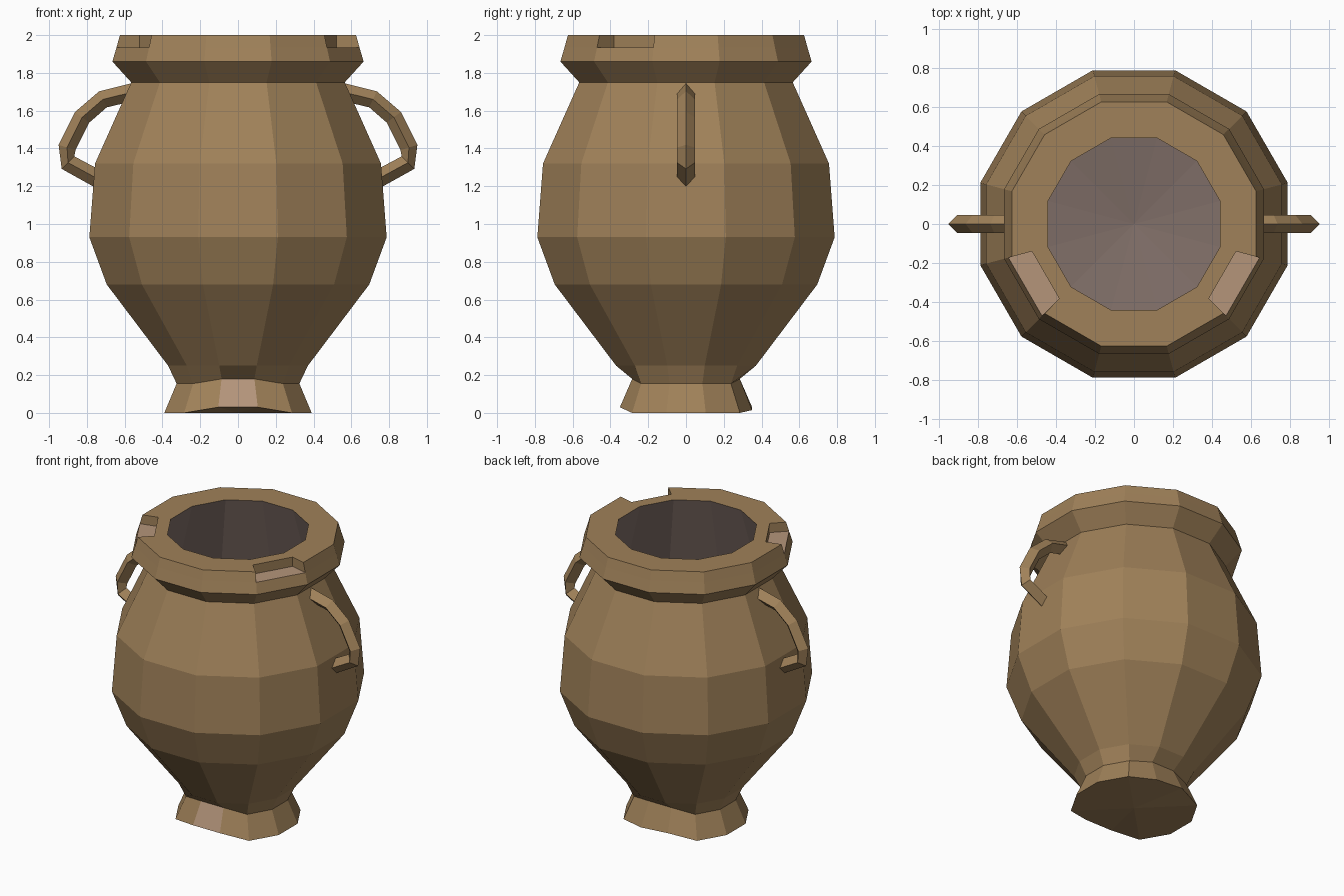
import bpy, bmesh
from math import cos, sin, radians, hypot

if "Cube" in bpy.data.objects:
    bpy.data.objects.remove(bpy.data.objects["Cube"])

N = 12
COS = cos(radians(15))


def material(name, rgb):
    m = bpy.data.materials.new(name)
    m.diffuse_color = (*rgb, 1)
    m.use_nodes = True
    m.node_tree.nodes["Principled BSDF"].inputs["Base Color"].default_value = m.diffuse_color
    return m


clay = material("clay", (0.35, 0.22, 0.10))
chipped = material("chipped_clay", (0.46, 0.30, 0.195))
inside = material("dark_inside", (0.22, 0.16, 0.14))


def finish(bm, name, mats):
    bmesh.ops.recalc_face_normals(bm, faces=bm.faces)
    me = bpy.data.meshes.new(name)
    bm.to_mesh(me)
    bm.free()
    for m in mats:
        me.materials.append(m)
    ob = bpy.data.objects.new(name, me)
    bpy.context.collection.objects.link(ob)
    return ob


# Pot: twelve-sided rings, r measured to the middle of each flat side
bm = bmesh.new()


def ring(r, z):
    return [bm.verts.new((r / COS * cos(radians(15 + 30 * i)),
                          r / COS * sin(radians(15 + 30 * i)), z)) for i in range(N)]


def band(a, b, mat=0, skip=()):
    faces = {}
    for i in range(N):
        if i not in skip:
            j = (i + 1) % N
            faces[i] = bm.faces.new((a[i], a[j], b[j], b[i]))
            faces[i].material_index = mat
    return faces


def fan(a, z, mat=0):
    c = bm.verts.new((0, 0, z))
    for i in range(N):
        bm.faces.new((a[i], a[(i + 1) % N], c)).material_index = mat


profile = [(0.39, 0), (0.325, 0.155), (0.37, 0.25), (0.695, 0.68), (0.787, 0.93),
           (0.757, 1.32), (0.565, 1.75), (0.665, 1.86), (0.643, 1.935)]
rings = [ring(r, z) for r, z in profile]
bands = [band(a, b) for a, b in zip(rings, rings[1:])]
bands[0][8].material_index = 1

# Foot worn upward at the front and back
for i in (2, 3, 8, 9):
    for verts, dz in ((rings[0], 0.03), (rings[1], 0.025)):
        v = verts[i]
        v.co.y -= 0.04 if v.co.y > 0 else -0.04
        v.co.z += dz
rings[0][2].co.z = 0.015
fan(rings[0], 0.0)

# Rim with two broken notches
notches = (6, 10)
low = rings[-1]
top, mid, hole = ring(0.625, 2), ring(0.5225, 2), ring(0.44, 2)
band(low, top, skip=notches)
band(top, mid, skip=notches)
band(mid, hole)
for i in notches:
    j = i + 1
    p, q = [bm.verts.new((mid[k].co.x, mid[k].co.y, 1.935)) for k in (i, j)]
    bm.faces.new((low[i], low[j], q, p)).material_index = 1
    bm.faces.new((p, q, mid[j], mid[i]))
    bm.faces.new((low[i], p, mid[i], top[i]))
    bm.faces.new((low[j], top[j], mid[j], q))

# Hollow inside
belly = ring(0.58, 1.5)
band(hole, belly, 2)
fan(belly, 1.42, 2)
finish(bm, "pot_body", (clay, chipped, inside))

# Handles: diamond section swept along a bent path
path = [(0.53, 1.705), (0.715, 1.66), (0.825, 1.565), (0.905, 1.405), (0.90, 1.325), (0.735, 1.235)]
W = 0.047
for side, name in ((-1, "left_handle"), (1, "right_handle")):
    bm = bmesh.new()
    loops = []
    for k, (x, z) in enumerate(path):
        x0, z0 = path[max(k - 1, 0)]
        x1, z1 = path[min(k + 1, len(path) - 1)]
        d = hypot(x1 - x0, z1 - z0)
        nx, nz = -(z1 - z0) / d * W, (x1 - x0) / d * W
        loops.append([bm.verts.new((side * (x + a * nx), b * W, z + a * nz))
                      for a, b in ((1, 0), (0, 1), (-1, 0), (0, -1))])
    for a, b in zip(loops, loops[1:]):
        for i in range(4):
            j = (i + 1) % 4
            bm.faces.new((a[i], a[j], b[j], b[i]))
    bm.faces.new(loops[0])
    bm.faces.new(loops[-1])
    finish(bm, name, (clay,))
